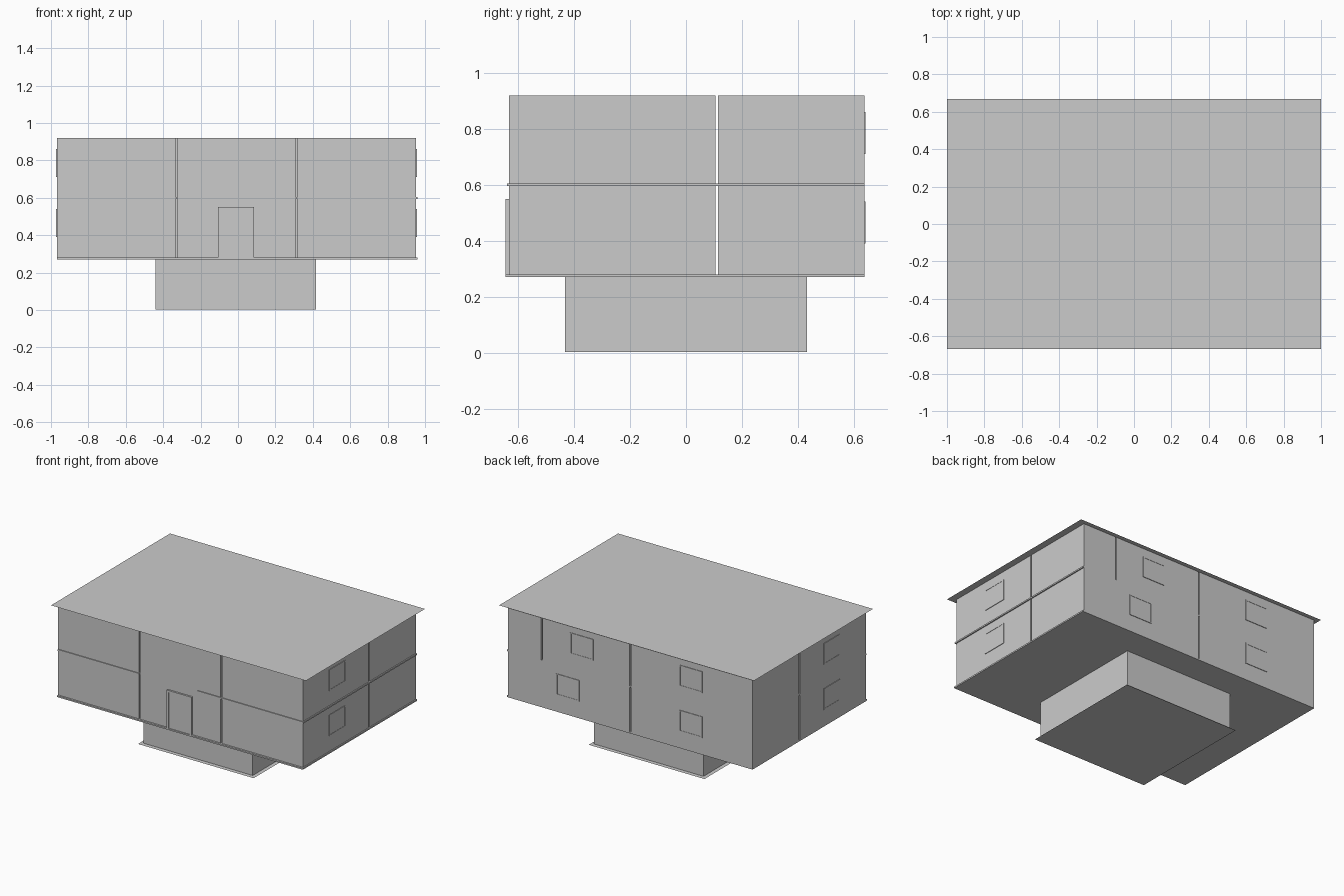
import bpy
import bmesh

if "Cube" in bpy.data.objects:
    bpy.data.objects.remove(bpy.data.objects["Cube"])


def box(name, x0, x1, y0, y1, z0, z1):
    """Axis-aligned box from its extents."""
    bm = bmesh.new()
    bmesh.ops.create_cube(bm, size=1)
    for v in bm.verts:
        v.co.x = x1 if v.co.x > 0 else x0
        v.co.y = y1 if v.co.y > 0 else y0
        v.co.z = z1 if v.co.z > 0 else z0
    me = bpy.data.meshes.new(name)
    bm.to_mesh(me)
    bm.free()
    ob = bpy.data.objects.new(name, me)
    bpy.context.collection.objects.link(ob)
    return ob


def sheet(name, x0, x1, y0, y1, z):
    """Flat horizontal panel without thickness."""
    me = bpy.data.meshes.new(name)
    me.from_pydata([(x0, y0, z), (x1, y0, z), (x1, y1, z), (x0, y1, z)],
                   [], [(0, 1, 2, 3)])
    ob = bpy.data.objects.new(name, me)
    bpy.context.collection.objects.link(ob)
    return ob


# Main extents
L, R, F, B = -0.968, 0.952, -0.632, 0.637
Z0, Z1, Z2 = 0.28, 0.60, 0.92
GAP = 0.005          # half the groove between neighbouring rooms
MID = 0.11           # long dividing line between front and back rooms
LOW, HIGH = (Z0, Z1 - GAP), (Z1 + GAP, Z2 - 0.001)


def room_row(name, cuts, y0, y1, z):
    """Row of room blocks split by narrow grooves at the given x cuts."""
    edges = [L - GAP] + cuts + [R + GAP]
    for i, (a, b) in enumerate(zip(edges, edges[1:])):
        box(f"{name}_room_{i + 1}", a + GAP, b - GAP, y0, y1, *z)


# Back rooms, one split more upstairs
room_row("lower_back", [-0.008], MID + GAP, B, LOW)
room_row("upper_back", [-0.008, 0.685], MID + GAP, B, HIGH)

# Front rooms either side of the double-height hall
H0, H1 = -0.33, 0.312
for level, z in (("lower", LOW), ("upper", HIGH)):
    box(f"{level}_front_left_room", L, H0 - GAP, F, MID - GAP, *z)
    box(f"{level}_front_right_room", H1 + GAP, R, F, MID - GAP, *z)
box("entrance_hall", H0 + GAP, H1 - GAP, F, MID - GAP, Z0, Z2 - 0.001)

# Floor slabs
box("ground_floor_slab", L, 0.96, -0.645, 0.637, 0.27, Z0)
box("upper_floor_slab_left", L, H0, -0.638, MID, Z1 - GAP, Z1 + GAP)
box("upper_floor_slab_right", 0.13, 0.96, -0.638, MID, Z1 - GAP, Z1 + GAP)
box("upper_floor_slab_back", L, 0.96, MID, B, Z1 - GAP, Z1 + GAP)

# Roof sheet with overhang
sheet("roof", -1, 1, -0.667, 0.667, Z2)

# Basement and its footing
box("basement", -0.44, 0.418, -0.432, 0.432, 0.003, 0.27)
sheet("footing", -0.465, 0.443, -0.457, 0.457, 0)

# Front door and frame
box("door", -0.095, 0.07, -0.638, F, Z0, 0.535)
box("door_frame_left", -0.108, -0.093, -0.645, F, Z0, 0.55)
box("door_frame_right", 0.07, 0.085, -0.645, F, Z0, 0.55)
box("door_frame_top", -0.108, 0.085, -0.645, F, 0.535, 0.55)


def window(name, axis, wall, out, centre, z0):
    """Shallow window frame and pane; axis is the wall normal."""
    w, h, t = 0.09, 0.15, 0.008

    def part(suffix, a, b, za, zb, depth):
        lo, hi = sorted((wall, wall + out * depth))
        if axis == "x":
            box(name + suffix, lo, hi, a, b, za, zb)
        else:
            box(name + suffix, a, b, lo, hi, za, zb)

    a, b = centre - w, centre + w
    part("_pane", a + t, b - t, z0 + t, z0 + h - t, 0.002)
    part("_jamb_a", a, a + t, z0, z0 + h, 0.004)
    part("_jamb_b", b - t, b, z0, z0 + h, 0.004)
    part("_sill", a, b, z0, z0 + t, 0.004)
    part("_head", a, b, z0 + h - t, z0 + h, 0.004)


# Windows on both sides and the back
for level, z, back_xs in (("lower", 0.39, (0.48, -0.485)),
                          ("upper", 0.71, (0.37, -0.485))):
    window(f"{level}_right_window", "x", R, 1, -0.25, z)
    window(f"{level}_left_window", "x", L, -1, -0.25, z)
    for i, x in enumerate(back_xs):
        window(f"{level}_back_window_{i + 1}", "y", B, 1, x, z)
